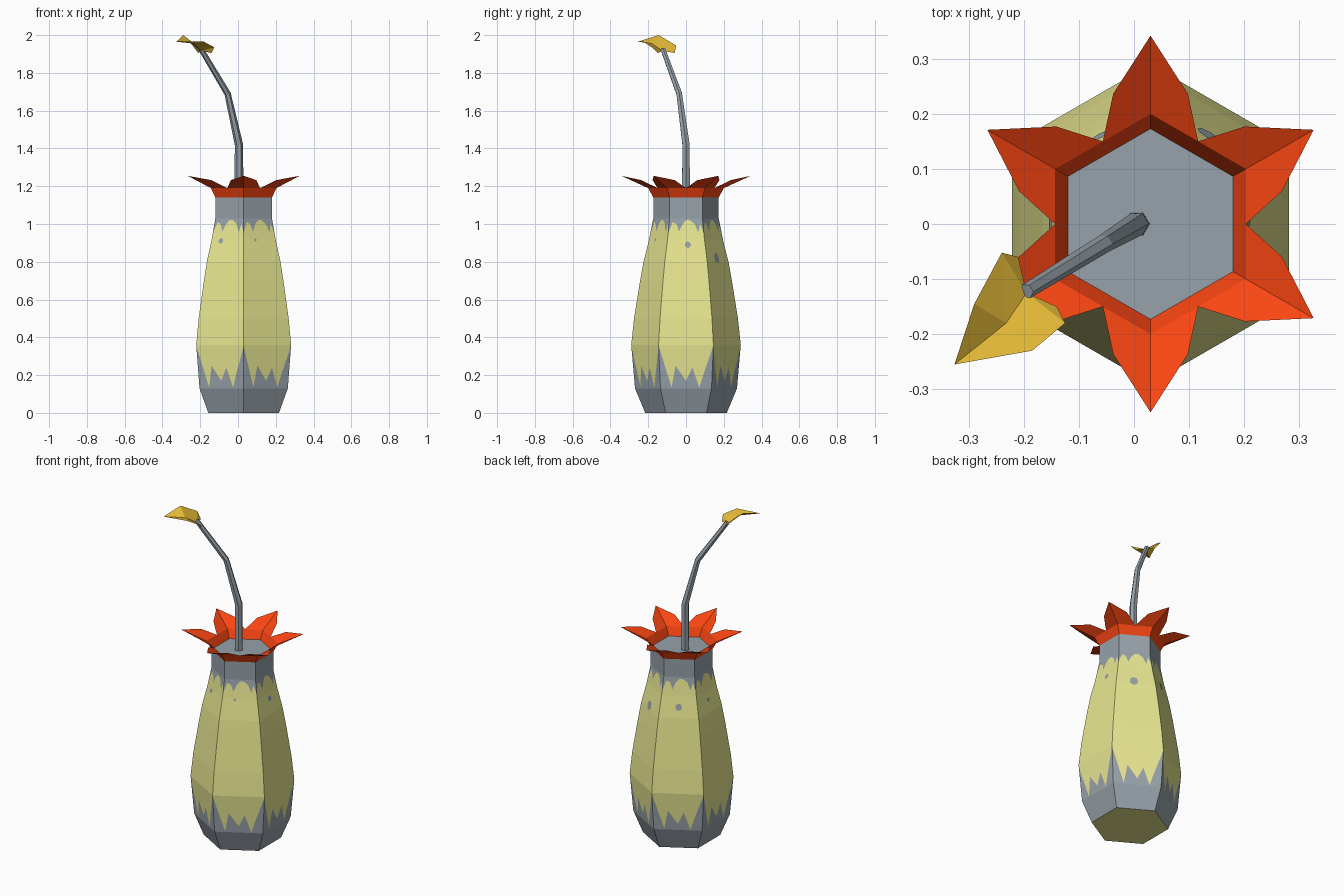
import bpy, bmesh
from math import sin, cos, radians
from mathutils import Vector

if "Cube" in bpy.data.objects:
    bpy.data.objects.remove(bpy.data.objects["Cube"])

CX = 0.03  # axis of the hexagonal body


def material(name, rgb):
    m = bpy.data.materials.new(name)
    m.diffuse_color = (*rgb, 1)
    m.use_nodes = True
    m.node_tree.nodes["Principled BSDF"].inputs["Base Color"].default_value = m.diffuse_color
    return m


GREY = material("blue_grey", (0.31, 0.36, 0.40))
YELLOW = material("pale_yellow", (0.80, 0.79, 0.28))
ORANGE = material("red_orange", (0.95, 0.06, 0.006))
GOLD = material("gold", (0.80, 0.50, 0.04))


def make(name, bm, *mats):
    me = bpy.data.meshes.new(name)
    bm.to_mesh(me)
    bm.free()
    for m in mats:
        me.materials.append(m)
    ob = bpy.data.objects.new(name, me)
    bpy.context.collection.objects.link(ob)
    return ob


def polar(r, deg, z):
    return Vector((CX + r * cos(radians(deg)), r * sin(radians(deg)), z))


def add_face(bm, pts, mat=0):
    f = bm.faces.new([bm.verts.new(p) for p in pts])
    f.material_index = mat
    return f


# Body profile: height, corner radius
PROFILE = [(0, .216), (.13, .27), (.36, .29), (.5, .275), (.7, .243),
           (.8, .225), (.92, .195), (1.03, .173), (1.14, .173)]


def radius(z):
    for (z0, r0), (z1, r1) in zip(PROFILE, PROFILE[1:]):
        if z <= z1:
            return r0 + (r1 - r0) * (z - z0) / (z1 - z0)
    return PROFILE[-1][1]


def on_side(k, t, z):
    a = -30 + 60 * k
    r = radius(z)
    return polar(r, a, z).lerp(polar(r, a + 60, z), t)


# Body: each side is split into columns whose rows follow the painted edges
# column: position across side, jagged lower edge, scalloped upper edge
COLUMNS = [(0, .355, .95), (.1, .25, 1.01), (.22, .135, 1.0), (.3, .25, .96),
           (.4, .21, 1.0), (.5, .17, 1.02), (.62, .24, 1.02), (.76, .135, 1.0),
           (.84, .21, .955), (.92, .28, 1.0), (1, .355, .95)]
bm = bmesh.new()
for k in range(6):
    cols = []
    for t, low, high in COLUMNS:
        rows = [0, .13, low, .36, .5, .7, .8, .92, high, 1.03, 1.14]
        cols.append([on_side(k, t, z) for z in rows])
    for a, b in zip(cols, cols[1:]):
        for j in range(len(a) - 1):
            add_face(bm, (a[j], b[j], b[j + 1], a[j + 1]), int(2 <= j <= 7))
add_face(bm, [on_side(k, 0, 1.14) for k in range(6)], 0)
add_face(bm, [on_side(k, 0, 0) for k in reversed(range(6))], 1)
bmesh.ops.remove_doubles(bm, verts=bm.verts, dist=0.0005)
make("body", bm, GREY, YELLOW)

# Spots: one per side (side, position across, height, half width, half height)
bm = bmesh.new()
for k, t, z, w, h in [(0, .45, .83, .5, .028), (0, .55, .89, .08, .017),
                      (1, .45, .82, .11, .028), (2, .5, .86, .09, .02),
                      (3, .5, .87, .06, .012), (4, .3, .91, .07, .015),
                      (5, .36, .915, .04, .008)]:
    if w > .2:
        continue
    a = radians(60 * k)
    out = Vector((cos(a), sin(a), 0.2)) * 0.0025
    add_face(bm, [on_side(k, t + w * cos(radians(45 * i)),
                          z + h * sin(radians(45 * i))) + out for i in range(8)])
make("body_spots", bm, GREY)

# Flared collar with six pointed petals over the corners
bm = bmesh.new()
for k in range(6):
    a = -30 + 60 * k
    add_face(bm, (polar(.173, a, 1.14), polar(.2, a, 1.19),
                  polar(.2, a + 60, 1.19), polar(.173, a + 60, 1.14)))
    base, tip = polar(.2, a, 1.19), polar(.342, a, 1.255)
    add_face(bm, (polar(.1732, a - 30, 1.19), polar(.246, a - 16, 1.232), tip, base))
    add_face(bm, (base, tip, polar(.246, a + 16, 1.232), polar(.1732, a + 30, 1.19)))
bmesh.ops.remove_doubles(bm, verts=bm.verts, dist=0.0005)
make("petal_collar", bm, ORANGE)

# Bent tapering stem, six sided
PATH = [((.005, 0, 1.14), .024), ((.005, 0, 1.42), .022),
        ((-.055, -.036, 1.69), .017), ((-.195, -.122, 1.925), .014)]
bm = bmesh.new()
rings = []
for i, (p, r) in enumerate(PATH):
    prev, nxt = PATH[max(i - 1, 0)][0], PATH[min(i + 1, 3)][0]
    d = (Vector(nxt) - Vector(prev)).normalized()
    side = Vector((.5, -.85, 0))
    side = (side - d * side.dot(d)).normalized()
    other = d.cross(side)
    rings.append([bm.verts.new(Vector(p) + r * (side * cos(radians(60 * n)) +
                  other * sin(radians(60 * n)))) for n in range(6)])
for a, b in zip(rings, rings[1:]):
    for n in range(6):
        m = (n + 1) % 6
        bm.faces.new((a[n], a[m], b[m], b[n]))
bm.faces.new(rings[-1])
bm.faces.new(rings[0][::-1])
make("stem", bm, GREY)

# Folded leaf at the stem tip: two halves meeting at a valley crease
root, fold, tip = (-.195, -.125, 1.917), (-.232, -.18, 1.955), (-.326, -.255, 1.965)
right = [(-.14, -.15, 1.905), (-.125, -.18, 1.935), (-.185, -.23, 1.967)]
left = [(-.21, -.06, 1.905), (-.24, -.052, 1.945), (-.29, -.145, 2.0)]
bm = bmesh.new()
for s, flip in ((right, True), (left, False)):
    for f in ((root, s[0], s[1]), (root, s[1], fold), (fold, s[1], s[2]), (fold, s[2], tip)):
        add_face(bm, f[::-1] if flip else f)
bmesh.ops.remove_doubles(bm, verts=bm.verts, dist=0.0005)
for f in bm.faces:
    f.normal_update()
    if f.normal.z < 0:
        f.normal_flip()
make("tip_leaf", bm, GOLD)
